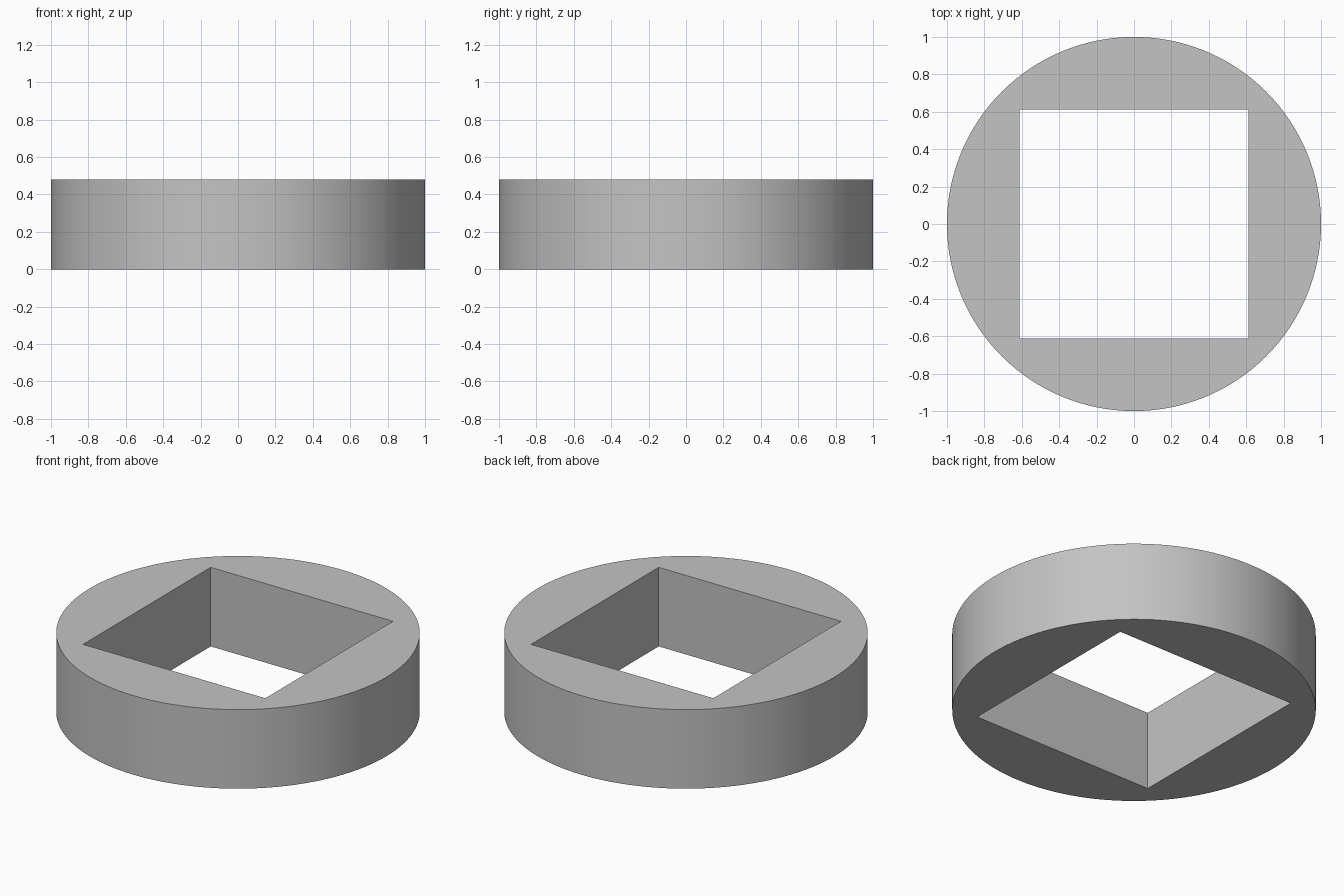
import bpy
import bmesh
from math import cos, sin, pi, radians

cube = bpy.data.objects.get("Cube")
if cube:
    bpy.data.objects.remove(cube, do_unlink=True)

SEGMENTS = 128
HEIGHT = 0.48
HOLE = 0.612  # half the width of the square hole

# Plain grey material
grey = bpy.data.materials.new("plain grey")
grey.use_nodes = True
colour = (0.55, 0.55, 0.55, 1)
grey.diffuse_color = colour
grey.node_tree.nodes["Principled BSDF"].inputs["Base Color"].default_value = colour

# Round disc with a square hole: circle and square loops swept around the section
bm = bmesh.new()
sections = []
for i in range(SEGMENTS):
    a = 2 * pi * i / SEGMENTS
    x, y = cos(a), sin(a)
    k = HOLE / max(abs(x), abs(y))  # pushes the point onto the square
    corners = [(1, 0), (1, HEIGHT), (k, HEIGHT), (k, 0)]
    sections.append([bm.verts.new((x * r, y * r, z)) for r, z in corners])

for i, here in enumerate(sections):
    after = sections[(i + 1) % SEGMENTS]
    for j in range(4):
        n = (j + 1) % 4
        bm.faces.new((here[j], after[j], after[n], here[n]))
bmesh.ops.recalc_face_normals(bm, faces=bm.faces)

mesh = bpy.data.meshes.new("round_spacer")
bm.to_mesh(mesh)
bm.free()
mesh.materials.append(grey)
spacer = bpy.data.objects.new("round_spacer", mesh)
bpy.context.collection.objects.link(spacer)

# Smooth outer wall with sharp rims and hole corners
bpy.context.view_layer.objects.active = spacer
spacer.select_set(True)
bpy.ops.object.shade_smooth_by_angle(angle=radians(30))
